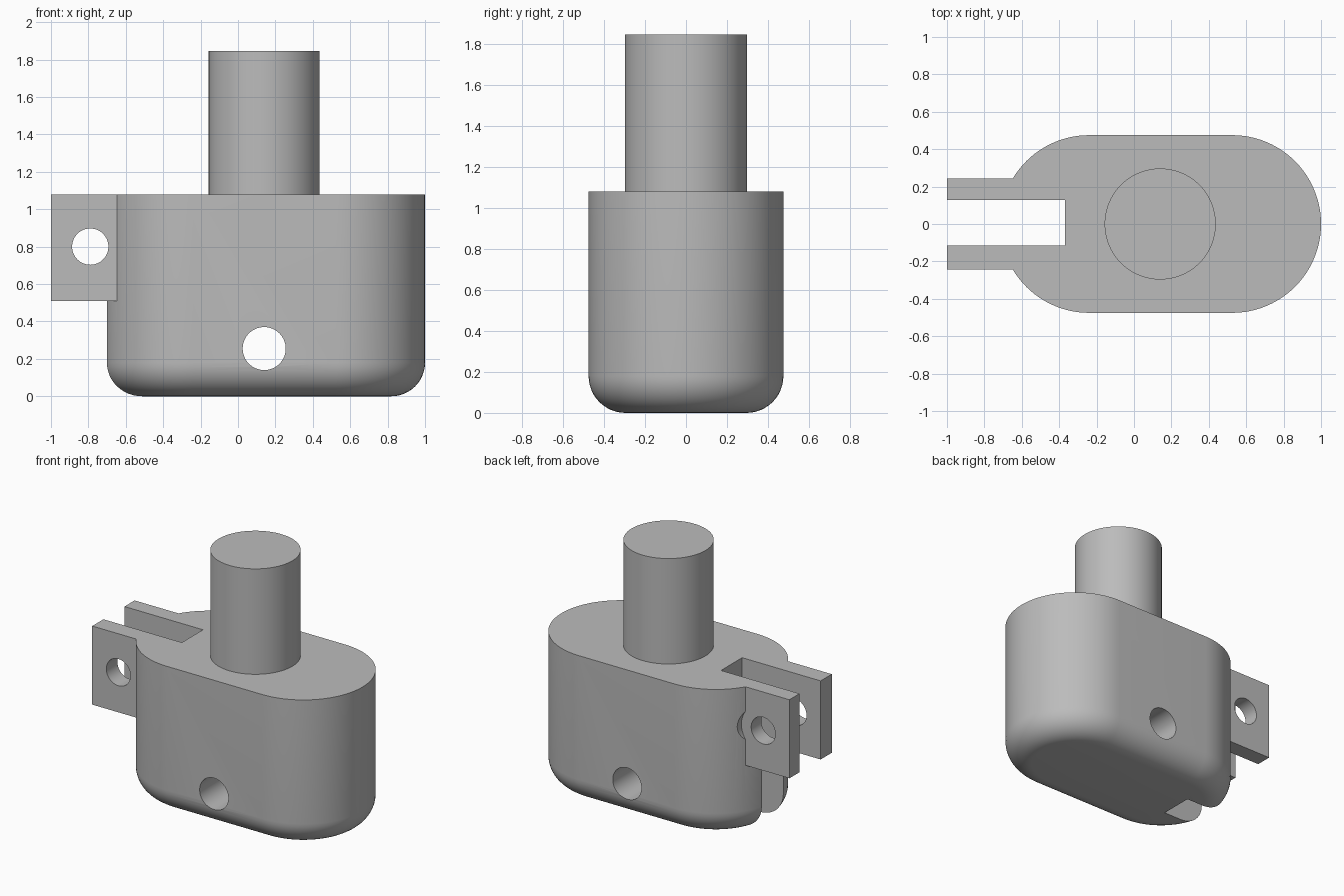
import bpy, bmesh, math

if "Cube" in bpy.data.objects:
    bpy.data.objects.remove(bpy.data.objects["Cube"])

grey = bpy.data.materials.new("plain grey")
grey.use_nodes = True
grey.diffuse_color = (0.5, 0.5, 0.5, 1)
grey.node_tree.nodes["Principled BSDF"].inputs["Base Color"].default_value = (0.5, 0.5, 0.5, 1)

TOP = 1.08        # top of the body
RADIUS = 0.475    # rounded ends of the body
FILLET = 0.18     # rounded bottom edge
LUG = 0.243       # outer half width of the two lugs


def make(name, bm):
    bmesh.ops.recalc_face_normals(bm, faces=bm.faces)
    mesh = bpy.data.meshes.new(name)
    bm.to_mesh(mesh)
    bm.free()
    mesh.materials.append(grey)
    obj = bpy.data.objects.new(name, mesh)
    bpy.context.collection.objects.link(obj)
    return obj


def box(name, low, high):
    bm = bmesh.new()
    bmesh.ops.create_cube(bm, size=1)
    for v in bm.verts:
        v.co = [a + (b - a) * (c + 0.5) for a, b, c in zip(low, high, v.co)]
    return make(name, bm)


def cylinder(name, radius, depth, centre, along_y=False, segments=64):
    bm = bmesh.new()
    bmesh.ops.create_cone(bm, cap_ends=True, segments=segments,
                          radius1=radius, radius2=radius, depth=depth)
    obj = make(name, bm)
    obj.location = centre
    if along_y:
        obj.rotation_euler.x = math.pi / 2
    return obj


def combine(obj, tool, operation):
    """Apply one boolean and remove the helper."""
    tool.hide_render = True
    mod = obj.modifiers.new("cut", "BOOLEAN")
    mod.operation, mod.object, mod.solver = operation, tool, "EXACT"
    bpy.context.view_layer.update()
    graph = bpy.context.evaluated_depsgraph_get()
    mesh = bpy.data.meshes.new_from_object(obj.evaluated_get(graph))
    obj.modifiers.clear()
    obj.data = mesh
    bpy.data.objects.remove(tool)


def stadium_body(name, left, right, arc=48, steps=12):
    """Stack of stadium rings, shrinking at the rounded bottom edge."""
    bm = bmesh.new()
    levels = []
    for i in range(steps + 1):
        a = math.pi / 2 * i / steps
        levels.append((RADIUS - FILLET * (1 - math.sin(a)), FILLET * (1 - math.cos(a))))
    levels.append((RADIUS, TOP))
    rings = []
    for r, z in levels:
        ring = []
        for cx, start in ((right, -math.pi / 2), (left, math.pi / 2)):
            for k in range(arc + 1):
                a = start + math.pi * k / arc
                ring.append(bm.verts.new((cx + r * math.cos(a), r * math.sin(a), z)))
        rings.append(ring)
    for low, high in zip(rings, rings[1:]):
        for k in range(len(low)):
            n = (k + 1) % len(low)
            bm.faces.new((low[k], low[n], high[n], high[k]))
    bm.faces.new(rings[0][::-1])
    bm.faces.new(rings[-1])
    return make(name, bm)


# Body with a clearance recess behind the back lug
body = stadium_body("body", -0.24, 0.525)
combine(body, cylinder("recess", 0.175, 0.4, (-0.79, LUG + 0.2, 0.8), True), "DIFFERENCE")

# Lugs, slot between them and the two cross holes
combine(body, box("lugs", (-1, -LUG, 0.51), (-0.45, LUG, TOP)), "UNION")
combine(body, box("slot", (-1.2, -0.115, -0.2), (-0.37, 0.127, 1.3)), "DIFFERENCE")
combine(body, cylinder("lug_hole", 0.097, 0.7, (-0.79, 0, 0.8), True), "DIFFERENCE")
combine(body, cylinder("cross_hole", 0.115, 1.4, (0.14, 0, 0.255), True), "DIFFERENCE")

# Upright shaft
shaft = cylinder("shaft", 0.297, 1.845 - TOP, (0.14, 0, (1.845 + TOP) / 2), segments=96)

# Smooth curved walls, keep the edges crisp
bpy.ops.object.select_all(action="DESELECT")
for obj in (body, shaft):
    obj.select_set(True)
bpy.context.view_layer.objects.active = body
bpy.ops.object.shade_smooth_by_angle(angle=math.radians(30))
